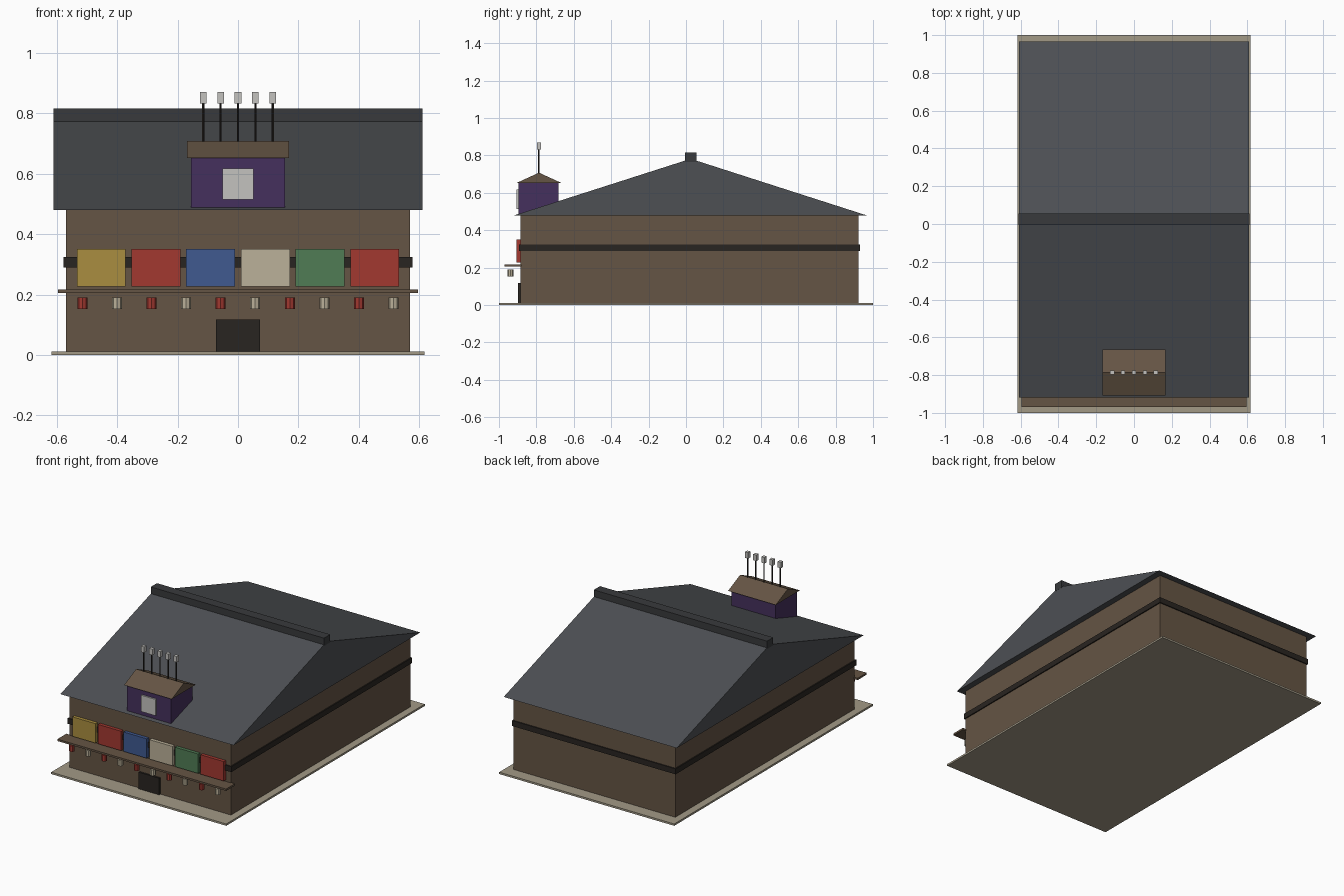
import bpy, math

if "Cube" in bpy.data.objects:
    bpy.data.objects.remove(bpy.data.objects["Cube"])

def mat(name, r, g, b):
    m = bpy.data.materials.new(name)
    m.diffuse_color = (r, g, b, 1)
    m.use_nodes = True
    m.node_tree.nodes["Principled BSDF"].inputs["Base Color"].default_value = m.diffuse_color
    return m

STONE = mat("stone", .36, .32, .24)
WOOD = mat("brown_wood", .13, .09, .058)
DARK = mat("dark_wood", .022, .018, .015)
SLATE = mat("slate", .075, .08, .088)
RIDGE = mat("ridge_slate", .04, .042, .045)
PURPLE = mat("purple", .06, .03, .11)
WHITE = mat("white", .55, .54, .52)
CREAM = mat("cream", .5, .44, .32)
RED = mat("red", .36, .04, .03)
YELLOW = mat("yellow", .4, .27, .05)
BLUE = mat("blue", .05, .1, .28)
GREEN = mat("green", .08, .2, .09)

def make(name, verts, faces, m):
    me = bpy.data.meshes.new(name)
    me.from_pydata(verts, [], faces)
    me.materials.append(m)
    ob = bpy.data.objects.new(name, me)
    bpy.context.collection.objects.link(ob)
    return ob

def box(name, x, y, z, m):
    v = [(a, b, c) for c in z for b in y for a in x]
    f = [(0, 2, 3, 1), (4, 5, 7, 6), (0, 1, 5, 4), (2, 6, 7, 3), (0, 4, 6, 2), (1, 3, 7, 5)]
    return make(name, v, f, m)

def gable(name, w, y0, yr, y1, z0, z1, m):
    # Triangular prism with its ridge along x
    v = [(x, y, z) for x in (-w, w) for y, z in ((y0, z0), (y1, z0), (yr, z1))]
    return make(name, v, [(0, 2, 1), (3, 4, 5), (0, 1, 4, 3), (0, 3, 5, 2), (1, 2, 5, 4)], m)

def cyl(name, x, y, z0, z1, r, m, n=8):
    bpy.ops.mesh.primitive_cylinder_add(vertices=n, radius=r, depth=z1 - z0,
                                        location=(x, y, (z0 + z1) / 2))
    ob = bpy.context.object
    ob.name = name
    ob.data.materials.append(m)

# Main hall
box("ground_slab", (-.617, .617), (-1, 1), (0, .012), STONE)
box("hall_walls", (-.57, .57), (-.885, .922), (.005, .485), WOOD)
box("wall_band", (-.577, .577), (-.892, .929), (.29, .325), DARK)
gable("main_roof", .61, -.918, .025, .965, .48, .782, SLATE)
box("ridge_cap", (-.611, .611), (-.006, .056), (.765, .815), RIDGE)

# Front: door, awning, sign panels, lanterns
box("door", (-.072, .072), (-.897, -.88), (.012, .118), DARK)
box("awning", (-.595, .595), (-.97, -.88), (.205, .217), WOOD)
for i, m in enumerate((YELLOW, RED, BLUE, CREAM, GREEN, RED)):
    x = -.4525 + .181 * i
    box(f"front_panel_{i+1}", (x - .081, x + .081), (-.906, -.885), (.227, .351), m)
for i in range(10):
    cyl(f"lantern_{i+1}", -.515 + .1144 * i, -.938, .152, .19, .0165, (RED, CREAM)[i % 2])

# Roof turret with poles
box("turret_walls", (-.155, .155), (-.895, -.682), (.487, .655), PURPLE)
box("turret_window", (-.052, .052), (-.905, -.89), (.514, .618), WHITE)
gable("turret_roof", .168, -.908, -.786, -.664, .652, .708, WOOD)
for i in range(5):
    x = -.115 + .0575 * i
    cyl(f"pole_{i+1}", x, -.786, .69, .835, .004, DARK, 6)
    box(f"pole_cap_{i+1}", (x - .011, x + .011), (-.797, -.775), (.832, .87), WHITE)
